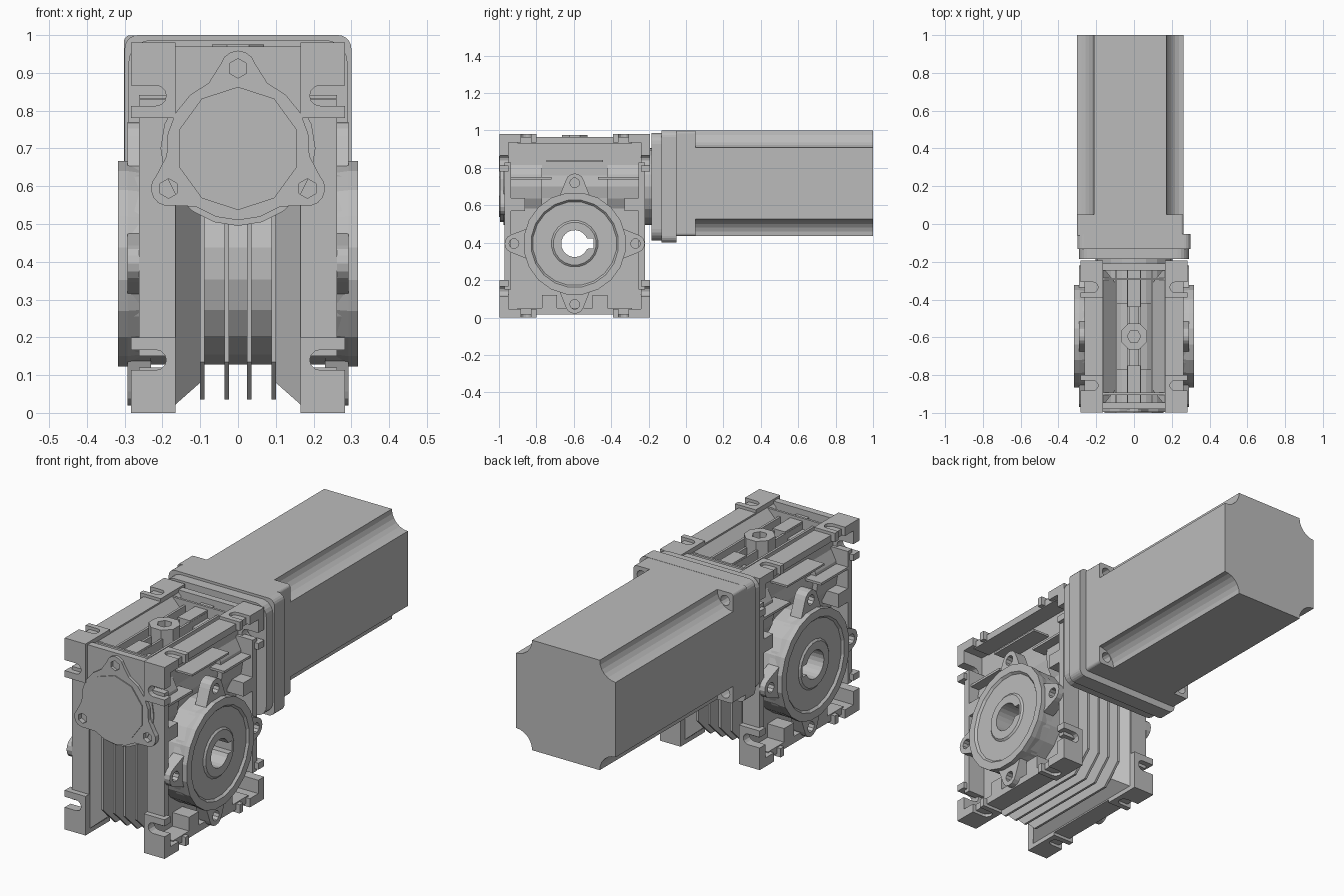
import bpy, bmesh
from math import sin, cos, pi, radians

if "Cube" in bpy.data.objects:
    bpy.data.objects.remove(bpy.data.objects["Cube"])

GREY = (0.5, 0.5, 0.5, 1)
mat = bpy.data.materials.new("cast_grey")
mat.use_nodes = True
mat.diffuse_color = GREY
shader = next(n for n in mat.node_tree.nodes if n.type == 'BSDF_PRINCIPLED')
shader.inputs["Base Color"].default_value = GREY

CY, CZ = -0.595, 0.395      # output shaft axis
MID = 0.49                  # middle height of the gear case
WORM = 0.70                 # input shaft height


def finish(name, bm):
    bmesh.ops.recalc_face_normals(bm, faces=bm.faces)
    mesh = bpy.data.meshes.new(name)
    bm.to_mesh(mesh)
    bm.free()
    mesh.materials.append(mat)
    ob = bpy.data.objects.new(name, mesh)
    bpy.context.scene.collection.objects.link(ob)
    return ob


def prism(name, pts, axis, a, b, end=None):
    """Extrude a 2D outline along an axis, optionally lofting to a second outline."""
    place = {'x': lambda p, t: (t, p[0], p[1]),
             'y': lambda p, t: (p[0], t, p[1]),
             'z': lambda p, t: (p[0], p[1], t)}[axis]
    bm = bmesh.new()
    lo = [bm.verts.new(place(p, a)) for p in pts]
    hi = [bm.verts.new(place(p, b)) for p in (end or pts)]
    bm.faces.new(lo)
    bm.faces.new(hi)
    for i in range(len(lo)):
        j = (i + 1) % len(lo)
        bm.faces.new((lo[i], lo[j], hi[j], hi[i]))
    return finish(name, bm)


def rect(u0, u1, v0, v1):
    return [(u0, v0), (u1, v0), (u1, v1), (u0, v1)]


def box(name, x0, x1, y0, y1, z0, z1):
    return prism(name, rect(x0, x1, y0, y1), 'z', z0, z1)


def arc(cu, cv, r, a0, a1, n):
    return [(cu + r * cos(a0 + (a1 - a0) * i / n), cv + r * sin(a0 + (a1 - a0) * i / n))
            for i in range(n + 1)]


def circle(cu, cv, r, n, start=0):
    return arc(cu, cv, r, start, start + 2 * pi, n)[:-1]


def round_rect(cu, cv, hu, hv, r, concave=False):
    """Rectangle with rounded corners, or with scooped-out corners."""
    pts = []
    for k, (su, sv) in enumerate([(1, 1), (-1, 1), (-1, -1), (1, -1)]):
        a = k * pi / 2
        if concave:
            pts += arc(cu + su * hu, cv + sv * hv, r, a + 1.5 * pi, a + pi, 6)
        else:
            pts += arc(cu + su * (hu - r), cv + sv * (hv - r), r, a, a + pi / 2, 5)
    return pts


def eared(cu, cv, r, d, re, n, start, gap):
    """Disc outline with n round bolt ears."""
    pts = []
    for k in range(n):
        a = start + 2 * pi * k / n
        pts += arc(cu + d * cos(a), cv + d * sin(a), re, a - radians(75), a + radians(75), 6)
        pts += arc(cu, cv, r, a + gap, a + 2 * pi / n - gap, 4)
    return pts


def cut(ob, cutter, keep=False):
    mod = ob.modifiers.new("cut", 'BOOLEAN')
    mod.operation, mod.solver, mod.object = 'DIFFERENCE', 'EXACT', cutter
    bpy.context.view_layer.objects.active = ob
    bpy.ops.object.modifier_apply(modifier=mod.name)
    if not keep:
        bpy.data.objects.remove(cutter)


def mirror_y(y):
    return 2 * CY - y


# Keyed bore cutter
key = [(CY + 0.1, CZ - 0.027), (CY + 0.1, CZ + 0.027)]
bore = prism("bore_cutter", arc(CY, CZ, 0.072, 0.39, 2 * pi - 0.39, 20) + key, 'x', -0.5, 0.5)
bore.hide_render = True

# Wheel housing: one turned body with stepped end faces
half = [(0.26, 0.27), (0.292, 0.275), (0.317, 0.275), (0.317, 0.235), (0.306, 0.225),
        (0.306, 0.125), (0.314, 0.115), (0.314, 0.05)]
loop = half + [(-x, r) for x, r in reversed(half)]
bm = bmesh.new()
rings = [[bm.verts.new((x, y, z)) for y, z in circle(CY, CZ, r, 20, pi / 20)] for x, r in loop]
for a, b in zip(rings, rings[1:] + rings[:1]):
    for i in range(20):
        j = (i + 1) % 20
        bm.faces.new((a[i], a[j], b[j], b[i]))
cut(finish("wheel_housing", bm), bore, True)

# Cooling fins around the case
fin = [(-0.96, 0.135), (-0.86, 0.035), (-0.33, 0.035), (-0.23, 0.135), (-0.23, 0.93), (-0.96, 0.93)]
for i, x in enumerate((-0.095, -0.03, 0.03, 0.095)):
    cut(prism(f"cooling_fin_{i}", fin, 'x', x - 0.006, x + 0.006), bore, True)

for side, s in (("left", 1), ("right", -1)):
    # Side wall with sloping inner edges
    wall = prism(f"{side}_wall", rect(-0.965, -0.225, 0.02, 0.96), 'x', s * 0.168, s * 0.1,
                 rect(-0.88, -0.31, 0.08, 0.89))
    cut(wall, bore, True)

    # Output flange with four ears and bolt holes
    plate = prism(f"{side}_output_flange", eared(CY, CZ, 0.27, 0.325, 0.05, 4, 0, 0.3),
                  'x', s * 0.23, s * 0.292)
    for k in range(4):
        c = (CY + 0.325 * cos(k * pi / 2), CZ + 0.325 * sin(k * pi / 2))
        cut(plate, prism("hole", circle(*c, 0.026, 10), 'x', s * 0.25, s * 0.35))
    cut(plate, bore, True)

    # Rails of the side frame
    x0, x1 = sorted((s * 0.165, s * 0.262))
    for end, f in (("front", lambda y: y), ("back", mirror_y)):
        y0, y1 = sorted((f(-0.97), f(-0.935)))
        box(f"{side}_{end}_rail", x0, x1, y0, y1, 0.15, 0.83)
        # Ribs over the input bearing
        y0, y1 = sorted((f(-0.95), f(-0.72)))
        box(f"{side}_{end}_rib", x0, s * 0.25 if s > 0 else x1, y0, y1, 0.738, 0.75)
        y0, y1 = sorted((f(-0.95), f(-0.86)))
        box(f"{side}_{end}_boss", x0, x1, y0, y1, 0.57, 0.64)
        y0, y1 = sorted((f(-0.77), f(-0.69)))
        box(f"{side}_{end}_pad", x0, x1, y0, y1, 0.03, 0.12)
    box(f"{side}_bottom_rail", x0, x1, -0.9, -0.29, 0.015, 0.05)
    box(f"{side}_top_rail", x0, x1, -0.9, -0.29, 0.93, 0.965)
    box(f"{side}_upper_rib", x0, x1, -0.745, -0.445, 0.832, 0.842)

    # Corner feet: two notched plates meeting at each corner
    def notched(v0, v1, vc):
        turn = arc(0.217, vc, 0.027, pi / 2, 1.5 * pi, 6)
        if v0 < v1:
            turn.reverse()
        pts = [(0.165, v0), (0.283, v0), (0.283, turn[0][1])] + turn
        pts += [(0.283, turn[-1][1]), (0.283, v1), (0.165, v1)]
        return [(s * u, v) for u, v in pts]

    for end, f in (("front", lambda y: y), ("back", mirror_y)):
        for level, g in (("lower", lambda z: z), ("upper", lambda z: 2 * MID - z)):
            prism(f"{side}_{end}_{level}_foot_face", notched(g(0), g(0.2), g(0.14)),
                  'y', f(-0.998), f(-0.95))
            prism(f"{side}_{end}_{level}_foot_base", notched(f(-0.998), f(-0.8), f(-0.855)),
                  'z', g(0), g(0.045))

# Input shaft housing with wider bearing seats
prism("input_housing", circle(0, WORM, 0.18, 16), 'y', -0.95, -0.22)
prism("front_bearing_seat", circle(0, WORM, 0.205, 20), 'y', -0.975, -0.77)
prism("back_bearing_seat", circle(0, WORM, 0.205, 20), 'y', -0.42, -0.18)

# Front and back upper panels with cross ribs
for end, f in (("front", lambda y: y), ("back", mirror_y)):
    for part, a, b, z0, z1 in (("panel", -0.98, -0.945, WORM, 0.97),
                               ("cross_rib", -0.905, -0.893, 0.85, 0.955)):
        y0, y1 = sorted((f(a), f(b)))
        box(f"{end}_{part}", -0.168, 0.168, y0, y1, z0, z1)
    y0, y1 = sorted((f(-0.95), f(-0.75)))
    box(f"{end}_top_boss", -0.035, 0.035, y0, y1, 0.85, 0.94)

# Three-eared front cover with shallow cap and bolt sockets
cover = prism("front_cover", eared(0, WORM, 0.19, 0.212, 0.047, 3, pi / 2, 0.42), 'y', -0.995, -0.95)
for k in range(3):
    a = pi / 2 + k * 2 * pi / 3
    cut(cover, prism("hole", circle(0.212 * cos(a), WORM + 0.212 * sin(a), 0.026, 6, pi / 6),
                     'y', -1.05, -0.97))
prism("front_cap", circle(0, WORM, 0.163, 10, pi / 10), 'y', -1.0, -0.98)

# Filler plug on top
plug = prism("filler_plug", circle(0, CY, 0.075, 8, pi / 8), 'z', 0.8, 0.975)
cut(plug, prism("socket", circle(0, CY, 0.036, 6), 'z', 0.94, 1.1))

# Adapter and motor flange
prism("adapter_plate", round_rect(0, WORM, 0.29, 0.287, 0.06), 'y', -0.185, -0.13)
prism("motor_flange", round_rect(0, WORM, 0.3, 0.3, 0.035), 'y', -0.132, -0.052)

# Motor collar with corner bolt holes, then the scooped motor body
MX, MZ, H = -0.02, 0.7175, 0.2815
collar = prism("motor_collar", round_rect(MX, MZ, H, H, 0.015), 'y', -0.06, 0.05)
for su in (-1, 1):
    for sv in (-1, 1):
        cut(collar, prism("hole", circle(MX + su * 0.237, MZ + sv * 0.237, 0.026, 12), 'y', -0.03, 0.1))
prism("motor_body", round_rect(MX, MZ, H, H, 0.09, True), 'y', 0.045, 1.0)

bpy.data.objects.remove(bore)
